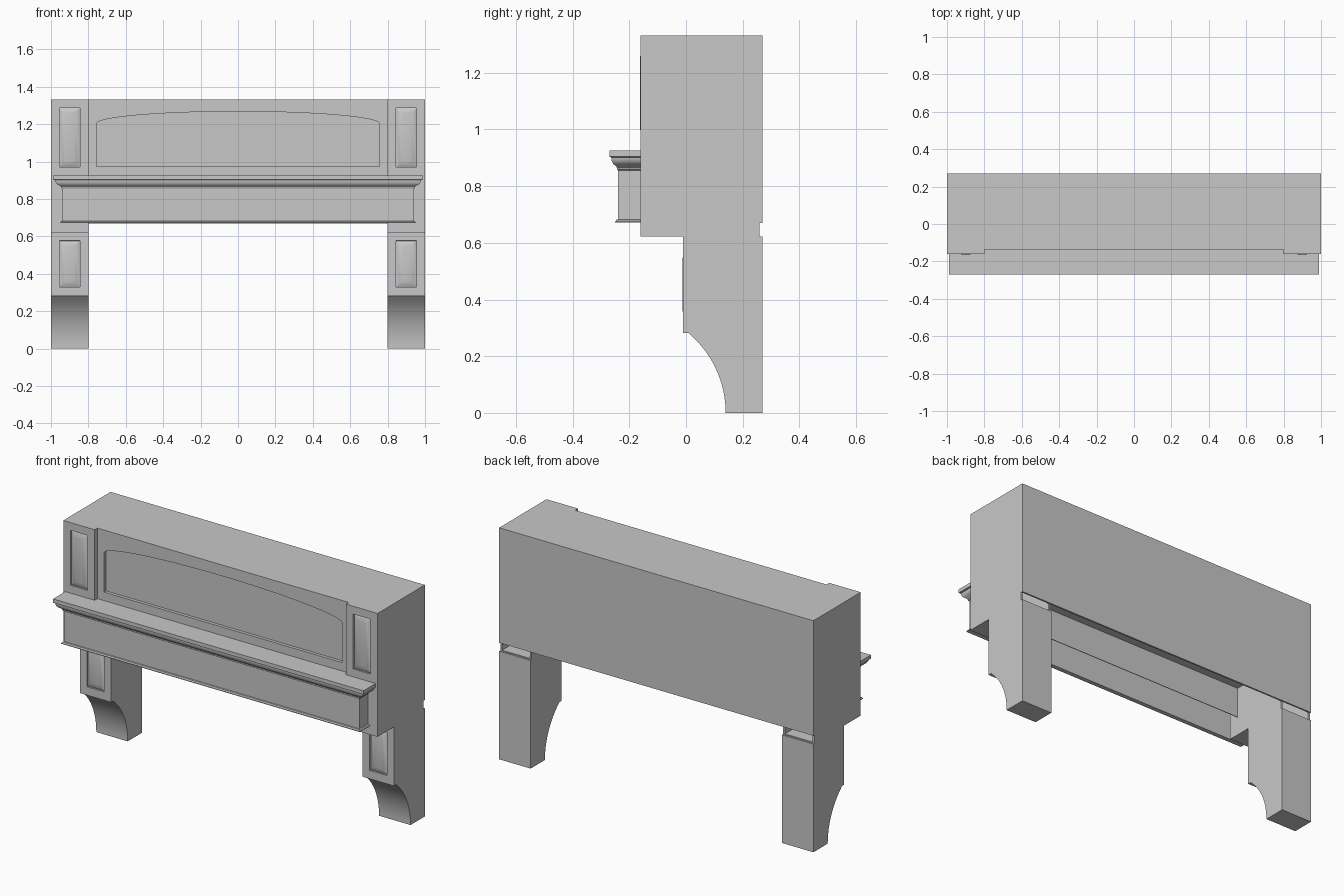
import bpy, bmesh, math

if "Cube" in bpy.data.objects:
    bpy.data.objects.remove(bpy.data.objects["Cube"])

paint = bpy.data.materials.new("light_grey_paint")
paint.diffuse_color = (0.58, 0.58, 0.58, 1)
paint.use_nodes = True
paint.node_tree.nodes["Principled BSDF"].inputs["Base Color"].default_value = paint.diffuse_color
TOP, SHELF, KNEE, BACK = 1.332, 0.926, 0.622, 0.67   # key heights


def smooth_shade(ob):
    bpy.ops.object.select_all(action='DESELECT')
    bpy.context.view_layer.objects.active = ob
    ob.select_set(True)
    bpy.ops.object.shade_smooth_by_angle(angle=math.radians(30))


def finish(name, bm, smooth=False):
    bmesh.ops.recalc_face_normals(bm, faces=bm.faces[:])
    me = bpy.data.meshes.new(name)
    bm.to_mesh(me)
    bm.free()
    ob = bpy.data.objects.new(name, me)
    bpy.context.collection.objects.link(ob)
    me.materials.append(paint)
    if smooth:
        smooth_shade(ob)
    return ob


def loft(name, rings, smooth=False):
    """Skin equal-length closed rings and cap both ends."""
    bm = bmesh.new()
    vs = [[bm.verts.new(p) for p in r] for r in rings]
    n = len(rings[0])
    for a, b in zip(vs, vs[1:]):
        for i in range(n):
            j = (i + 1) % n
            bm.faces.new((a[i], a[j], b[j], b[i]))
    bm.faces.new(vs[0])
    bm.faces.new(vs[-1])
    return finish(name, bm, smooth)


def rect(x0, x1, y0, y1, z):
    return [(x0, y0, z), (x1, y0, z), (x1, y1, z), (x0, y1, z)]


def box(name, x0, x1, y0, y1, z0, z1):
    return loft(name, [rect(x0, x1, y0, y1, z) for z in (z0, z1)])


def panelled_box(name, x0, x1, y0, y1, z0, z1):
    """Box with a sunk frame and a softly raised field on its front face."""
    ob = box(name, x0, x1, y0, y1, z0, z1)
    bm = bmesh.new()
    bm.from_mesh(ob.data)
    bm.normal_update()
    face = min(bm.faces, key=lambda f: f.normal.y)
    for thick, depth in ((0.045, 0), (0.0002, -0.01), (0.022, 0.01), (0.008, 0.002)):
        bmesh.ops.inset_region(bm, faces=[face], thickness=thick, depth=depth,
                               use_even_offset=True)
    bm.to_mesh(ob.data)
    bm.free()
    smooth_shade(ob)


# Side pilasters and bracket legs
foot = [(-0.01, 0.285), (-0.01, 0.282), (0.01, 0.282)]
R = 0.367
a0 = math.asin(0.28 / R)
foot += [(0.14 - R + R * math.cos(a0 * (1 - i / 16)), R * math.sin(a0 * (1 - i / 16)))
         for i in range(1, 17)]
foot += [(0.27, 0), (0.27, 0.285)]
T = 0.012
for side, x0 in (("left", -1.0), ("right", 0.8)):
    x1 = x0 + 0.2
    panelled_box(side + "_upper_pilaster", x0, x1, -0.16, 0.26, SHELF, TOP)
    # lower pilaster is a hollow case, open at the back above the leg
    box(side + "_case_west_board", x0, x0 + T, -0.16, 0.26, KNEE, SHELF)
    box(side + "_case_east_board", x1 - T, x1, -0.16, 0.26, KNEE, SHELF)
    box(side + "_case_front", x0 + T, x1 - T, -0.16, -0.148, KNEE, SHELF)
    box(side + "_case_floor", x0 + T, x1 - T, -0.148, 0.26, KNEE, KNEE + 0.005)
    panelled_box(side + "_leg", x0, x1, -0.01, 0.27, 0.285, KNEE)
    loft(side + "_leg_foot", [[(x, y, z) for y, z in foot] for x in (x0, x1)], True)

# Hollow body: back board, solid upper core, thin inner liner behind the apron
box("back_board", -1, 1, 0.26, 0.27, BACK, TOP)
box("upper_core", -0.8, 0.8, -0.117, 0.26, 0.906, TOP)
box("inner_liner", -0.8, 0.8, -0.101, -0.097, 0.73, 0.906)

# Front frame with an arched opening
N = 48
arch = [(0.757, 0.975)]
arch += [(0.757 * math.cos(math.pi * i / N), 1.202 + 0.066 * math.sin(math.pi * i / N))
         for i in range(N + 1)]
arch += [(-0.757, 0.975)]
outer = [(-0.8, 0.92), (0.8, 0.92), (0.8, TOP), (-0.8, TOP)]
bm = bmesh.new()
edges = []
for loop in (outer, arch):
    vs = [bm.verts.new((x, -0.135, z)) for x, z in loop]
    edges += [bm.edges.new((vs[i - 1], vs[i])) for i in range(len(vs))]
bmesh.ops.triangle_fill(bm, use_beauty=True, edges=edges, normal=(0, -1, 0))
ext = bmesh.ops.extrude_edge_only(bm, edges=edges)
bmesh.ops.translate(bm, vec=(0, 0.018, 0),
                    verts=[g for g in ext["geom"] if isinstance(g, bmesh.types.BMVert)])
finish("arched_front_frame", bm)

# Mantel shelf: stacked moulding rings (outward offset, height)
ogee = [(0.0, 0.855), (0.004, 0.861), (0.004, 0.866), (0.007, 0.870), (0.011, 0.874),
        (0.017, 0.879), (0.021, 0.886), (0.0235, 0.895), (0.024, 0.902),
        (0.03, 0.904), (0.03, SHELF)]
loft("mantel_shelf", [rect(-0.94 - 1.6 * o, 0.94 + 1.6 * o, -0.24 - o, -0.1, z)
                      for o, z in ogee], True)

# Apron: hollow U-shaped board with a bead along its lower edge
apron = [(-0.015, 0.671), (0.011, 0.671), (0.011, 0.675), (0.007, 0.678), (0.006, 0.681),
         (0.0, 0.683), (0.0, 0.857), (-0.015, 0.857)]
stations = [(-1, 0), (-1, 1), (1, 1), (1, 0)]
loft("apron", [[(sx * (0.94 + o), -0.24 - o if f else -0.155, z) for o, z in apron]
               for sx, f in stations])
